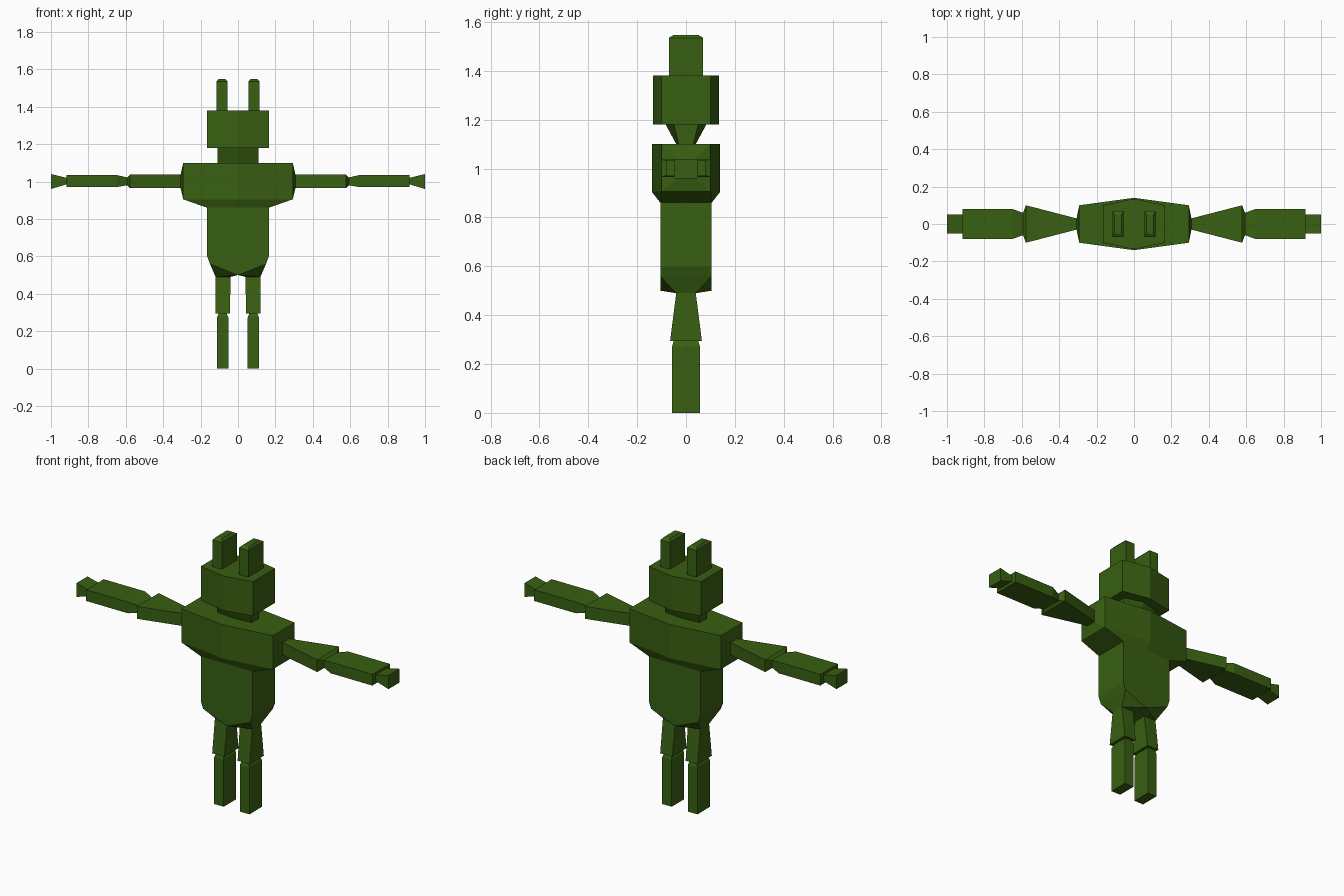
import bpy, bmesh

if "Cube" in bpy.data.objects:
    bpy.data.objects.remove(bpy.data.objects["Cube"])

green = bpy.data.materials.new("dark_green")
green.diffuse_color = (0.04, 0.115, 0.006, 1)
green.use_nodes = True
green.node_tree.nodes["Principled BSDF"].inputs["Base Color"].default_value = green.diffuse_color


def finish(name, bm, mirror=False):
    bmesh.ops.recalc_face_normals(bm, faces=bm.faces)
    me = bpy.data.meshes.new(name)
    bm.to_mesh(me)
    bm.free()
    me.materials.append(green)
    ob = bpy.data.objects.new(name, me)
    bpy.context.collection.objects.link(ob)
    if mirror:
        ob.modifiers.new("Mirror", 'MIRROR').use_axis[0] = True
    return ob


def loft(name, rings, mirror=False, cap_start=True, cap_end=True):
    bm = bmesh.new()
    loops = [[bm.verts.new(p) for p in r] for r in rings]
    n = len(loops[0])
    for a, b in zip(loops, loops[1:]):
        for i in range(n):
            j = (i + 1) % n
            bm.faces.new((a[i], a[j], b[j], b[i]))
    if cap_start:
        bm.faces.new(loops[0])
    if cap_end:
        bm.faces.new(loops[-1])
    return finish(name, bm, mirror)


def hexring(z, x, y_side, y_mid):
    # plan outline with a crease down the middle of front and back
    return [(-x, -y_side, z), (0, -y_mid, z), (x, -y_side, z),
            (x, y_side, z), (0, y_mid, z), (-x, y_side, z)]


def zrect(z, x0, x1, y):
    return [(x0, -y, z), (x1, -y, z), (x1, y, z), (x0, y, z)]


def xrect(x, y, z0, z1):
    return [(x, -y, z0), (x, y, z0), (x, y, z1), (x, -y, z1)]


# Waist and chest
loft("torso", [hexring(0.60, 0.165, 0.105, 0.105), hexring(0.86, 0.165, 0.105, 0.105),
               hexring(0.905, 0.293, 0.10, 0.14), hexring(1.10, 0.293, 0.10, 0.14)],
     cap_start=False)

# Pelvis: half hull narrowing to each hip, mirrored
bm = bmesh.new()
for x, y, z in [(0, .105, .60), (0, .105, .50), (.165, .105, .60),
                (.15, .105, .56), (.12, .04, .49), (.04, .04, .49)]:
    for s in (-1, 1):
        bm.verts.new((x, s * y, z))
bmesh.ops.convex_hull(bm, input=bm.verts)
bmesh.ops.dissolve_limit(bm, angle_limit=0.01, verts=bm.verts, edges=bm.edges)
hidden = [f for f in bm.faces if all(v.co.x < 1e-4 for v in f.verts)
          or all(v.co.z > 0.599 for v in f.verts)]
bmesh.ops.delete(bm, geom=hidden, context='FACES')
finish("pelvis", bm, True)

# Neck and head
loft("neck", [hexring(1.10, 0.11, 0.03, 0.04), hexring(1.18, 0.11, 0.05, 0.083)])
loft("head", [hexring(1.18, 0.167, 0.10, 0.135), hexring(1.38, 0.167, 0.10, 0.135)])

# Ears
loft("ears", [zrect(1.38, .055, .115, .07), zrect(1.535, .055, .115, .07),
              zrect(1.547, .067, .105, .05)], True)

# Arms: shoulder flare, upper arm, elbow pinch, forearm, hand
loft("arms", [xrect(.293, .10, .905, 1.10), xrect(.307, .03, .965, 1.037),
              xrect(.578, .10, .965, 1.037), xrect(.593, .06, .98, 1.022),
              xrect(.65, .08, .97, 1.035), xrect(.917, .08, .97, 1.035),
              xrect(.917, .05, .985, 1.02), xrect(1.0, .05, .96, 1.04)],
     True, cap_start=False)

# Legs: thigh, knee pinch, shin
loft("legs", [zrect(.49, .04, .12, .04), zrect(.295, .043, .12, .065),
              zrect(.295, .06, .103, .05), zrect(.272, .052, .113, .057),
              zrect(0, .052, .113, .057)], True)
